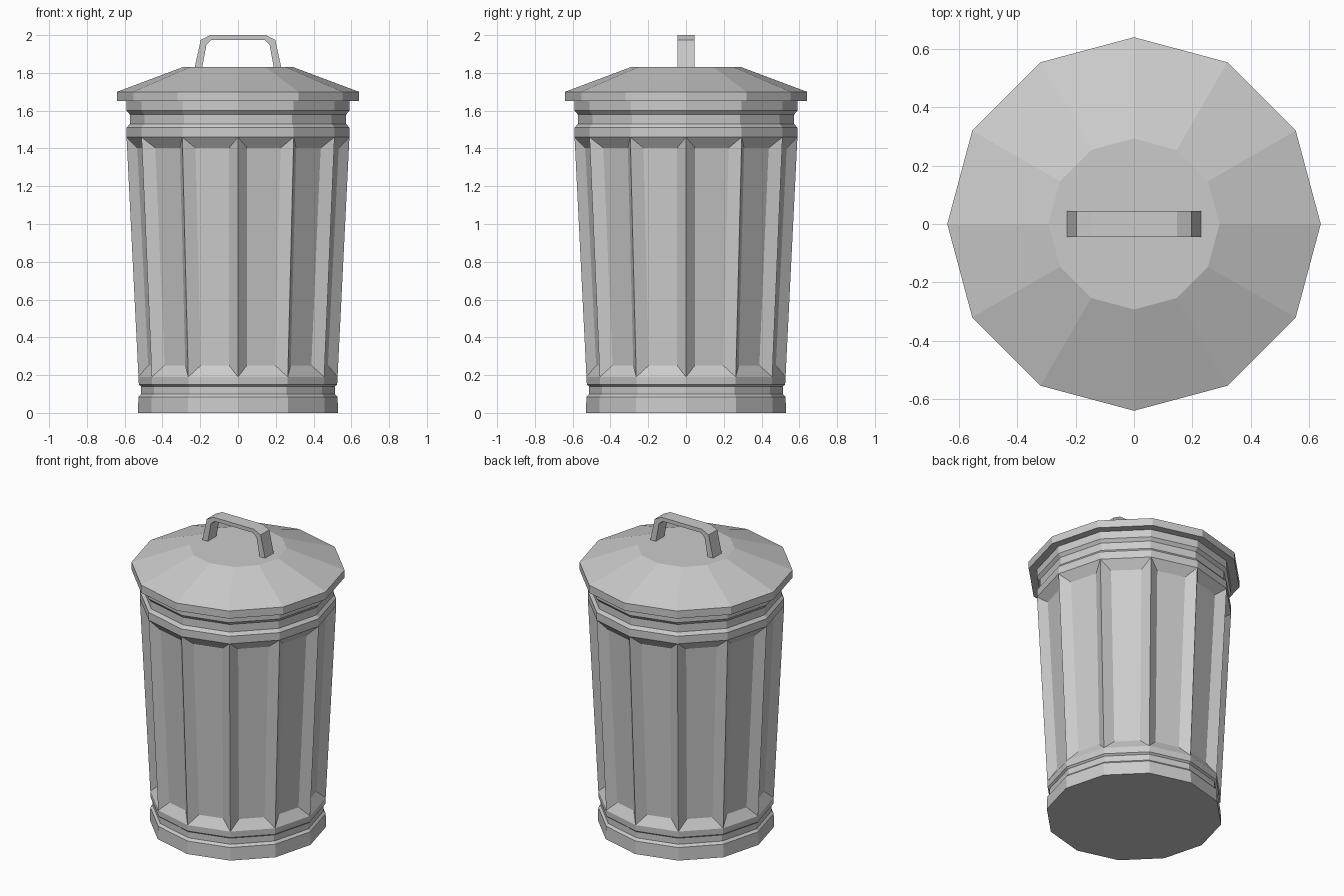
import bpy, bmesh
from math import cos, sin, radians

if "Cube" in bpy.data.objects:
    bpy.data.objects.remove(bpy.data.objects["Cube"])

SIDES = 12


def finish(bm, name):
    bmesh.ops.recalc_face_normals(bm, faces=bm.faces[:])
    mesh = bpy.data.meshes.new(name)
    bm.to_mesh(mesh)
    bm.free()
    obj = bpy.data.objects.new(name, mesh)
    bpy.context.collection.objects.link(obj)
    return obj


def lathe(profile):
    """Closed 12-sided solid from (radius, z) pairs; also returns face bands."""
    bm = bmesh.new()
    rings = [[bm.verts.new((r * cos(radians(30 * i)), r * sin(radians(30 * i)), z))
              for i in range(SIDES)] for r, z in profile]
    bands = []
    for a, b in zip(rings, rings[1:]):
        bands.append([bm.faces.new((a[i], a[(i + 1) % SIDES], b[(i + 1) % SIDES], b[i]))
                      for i in range(SIDES)])
    bm.faces.new(rings[0][::-1])
    bm.faces.new(rings[-1])
    return bm, bands


# Can body: grooved foot, tapered wall, grooved collar
bm, bands = lathe([(0.53, 0), (0.527, 0.085), (0.513, 0.10), (0.513, 0.14),
                   (0.525, 0.15), (0.527, 0.19), (0.59, 1.46), (0.59, 1.51),
                   (0.573, 1.53), (0.573, 1.58), (0.59, 1.60), (0.59, 1.65)])
# Recessed panels in the tapered wall
bmesh.ops.recalc_face_normals(bm, faces=bm.faces[:])
bmesh.ops.inset_individual(bm, faces=bands[5], thickness=0.06, depth=-0.04,
                           use_even_offset=True)
finish(bm, "can_body")

# Lid with a short rim and a flat crown
bm, _ = lathe([(0.64, 1.65), (0.64, 1.70), (0.293, 1.83)])
finish(bm, "lid")

# Lid handle: bent flat bar, extruded along y
outer = [(-0.23, 1.825), (-0.197, 1.975), (-0.147, 2.0)]
inner = [(-0.19, 1.825), (-0.167, 1.95), (-0.14, 1.975)]
outer += [(-x, z) for x, z in reversed(outer)]
inner += [(-x, z) for x, z in reversed(inner)]
bm = bmesh.new()
verts = [[bm.verts.new((x, -0.045, z)) for x, z in path] for path in (outer, inner)]
for i in range(len(outer) - 1):
    bm.faces.new((verts[0][i], verts[0][i + 1], verts[1][i + 1], verts[1][i]))
ext = bmesh.ops.extrude_face_region(bm, geom=bm.faces[:], use_keep_orig=True)
bmesh.ops.translate(bm, vec=(0, 0.09, 0),
                    verts=[g for g in ext["geom"] if isinstance(g, bmesh.types.BMVert)])
finish(bm, "lid_handle")
